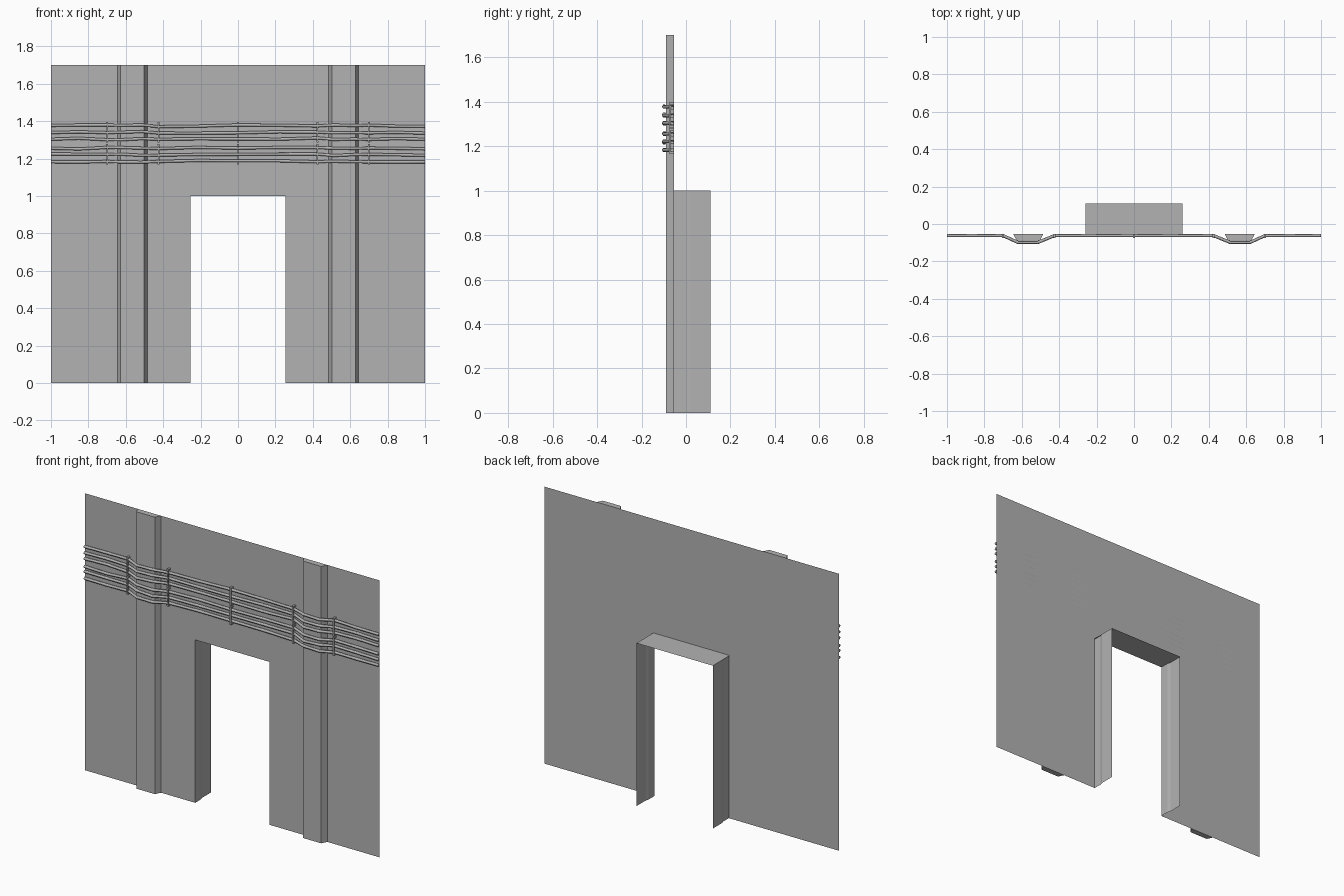
import bpy, bmesh, math, random

random.seed(4)
cube = bpy.data.objects.get("Cube")
if cube:
    bpy.data.objects.remove(cube)

mat = bpy.data.materials.new("plain_grey")
mat.use_nodes = True
GREY = (0.45, 0.45, 0.45, 1)
mat.diffuse_color = GREY
mat.node_tree.nodes["Principled BSDF"].inputs["Base Color"].default_value = GREY

WALL_Y, HEIGHT, DOOR_X, DOOR_Z = -0.054, 1.7, 0.253, 1.0
BACK_Y = 0.11


def make(name, build):
    bm = bmesh.new()
    build(bm)
    mesh = bpy.data.meshes.new(name)
    bm.to_mesh(mesh)
    bm.free()
    mesh.materials.append(mat)
    ob = bpy.data.objects.new(name, mesh)
    bpy.context.collection.objects.link(ob)
    return ob


def face(bm, points):
    return bm.faces.new([bm.verts.new(p) for p in points])


def strip(bm, path, z0, z1):
    """Upright sheet following a plan path."""
    for (xa, ya), (xb, yb) in zip(path, path[1:]):
        face(bm, [(xa, ya, z0), (xb, yb, z0), (xb, yb, z1), (xa, ya, z1)])


def box(bm, x, y0, y1, z0, z1, w):
    ret = bmesh.ops.create_cube(bm, size=1)
    for v in ret["verts"]:
        v.co = (x + v.co.x * w, (y0 + y1) / 2 + v.co.y * (y1 - y0),
                (z0 + z1) / 2 + v.co.z * (z1 - z0))


# Thin wall sheet with a doorway
def wall(bm):
    outline = [(-1, 0), (-DOOR_X, 0), (-DOOR_X, DOOR_Z), (DOOR_X, DOOR_Z),
               (DOOR_X, 0), (1, 0), (1, HEIGHT), (-1, HEIGHT)]
    face(bm, [(x, WALL_Y, z) for x, z in outline])


make("wall", wall)


# Tapered pilasters on the wall
def pilaster(bm, s):
    plan = [(0.645, WALL_Y), (0.627, -0.089), (0.503, -0.089), (0.485, WALL_Y)]
    plan = [(s * x, y) for x, y in plan]
    strip(bm, plan, 0, HEIGHT)
    for z in (0, HEIGHT):
        face(bm, [(x, y, z) for x, y in plan])
    bmesh.ops.remove_doubles(bm, verts=bm.verts, dist=0.0001)
    bmesh.ops.recalc_face_normals(bm, faces=bm.faces)


# Door jambs with a shallow step halfway back
def jamb(bm, s):
    plan = [(DOOR_X, WALL_Y), (DOOR_X, 0), (0.259, 0.02), (0.259, BACK_Y)]
    strip(bm, [(s * x, y) for x, y in plan], 0, DOOR_Z)


for side, s in (("left", 1), ("right", -1)):
    make(side + "_pilaster", lambda bm: pilaster(bm, s))
    make(side + "_door_jamb", lambda bm: jamb(bm, s))

make("door_lintel", lambda bm: face(bm, [
    (-0.259, WALL_Y, DOOR_Z), (0.259, WALL_Y, DOOR_Z),
    (0.259, BACK_Y, DOOR_Z), (-0.259, BACK_Y, DOOR_Z)]))

# Cables bending round the pilasters, in two bundles of three
half = [(0, -0.062), (0.22, -0.062), (0.425, -0.062), (0.515, -0.099),
        (0.62, -0.099), (0.70, -0.062), (0.85, -0.062), (1, -0.062)]
path = [(-x, y) for x, y in reversed(half[1:])] + half
for i, z in enumerate((1.185, 1.22, 1.255, 1.305, 1.34, 1.375)):
    curve = bpy.data.curves.new("cable", "CURVE")
    curve.dimensions = "3D"
    curve.bevel_depth = 0.0085
    curve.bevel_resolution = 1
    curve.use_fill_caps = True
    spline = curve.splines.new("POLY")
    spline.points.add(len(path) - 1)
    for p, (x, y) in zip(spline.points, path):
        p.co = (x, y, z + random.uniform(-0.005, 0.005), 1)
    curve.materials.append(mat)
    ob = bpy.data.objects.new("cable_%d" % (i + 1), curve)
    bpy.context.collection.objects.link(ob)


# Clamp bars with small feet, one per bundle
def clamps(bm):
    for x in (-0.70, -0.425, 0, 0.425, 0.70):
        for z0, z1 in ((1.168, 1.279), (1.285, 1.396)):
            box(bm, x, -0.076, -0.07, z0, z1, 0.008)
            for z in (z0, z1 - 0.008):
                box(bm, x, -0.076, WALL_Y, z, z + 0.008, 0.012)


make("cable_clamps", clamps)
